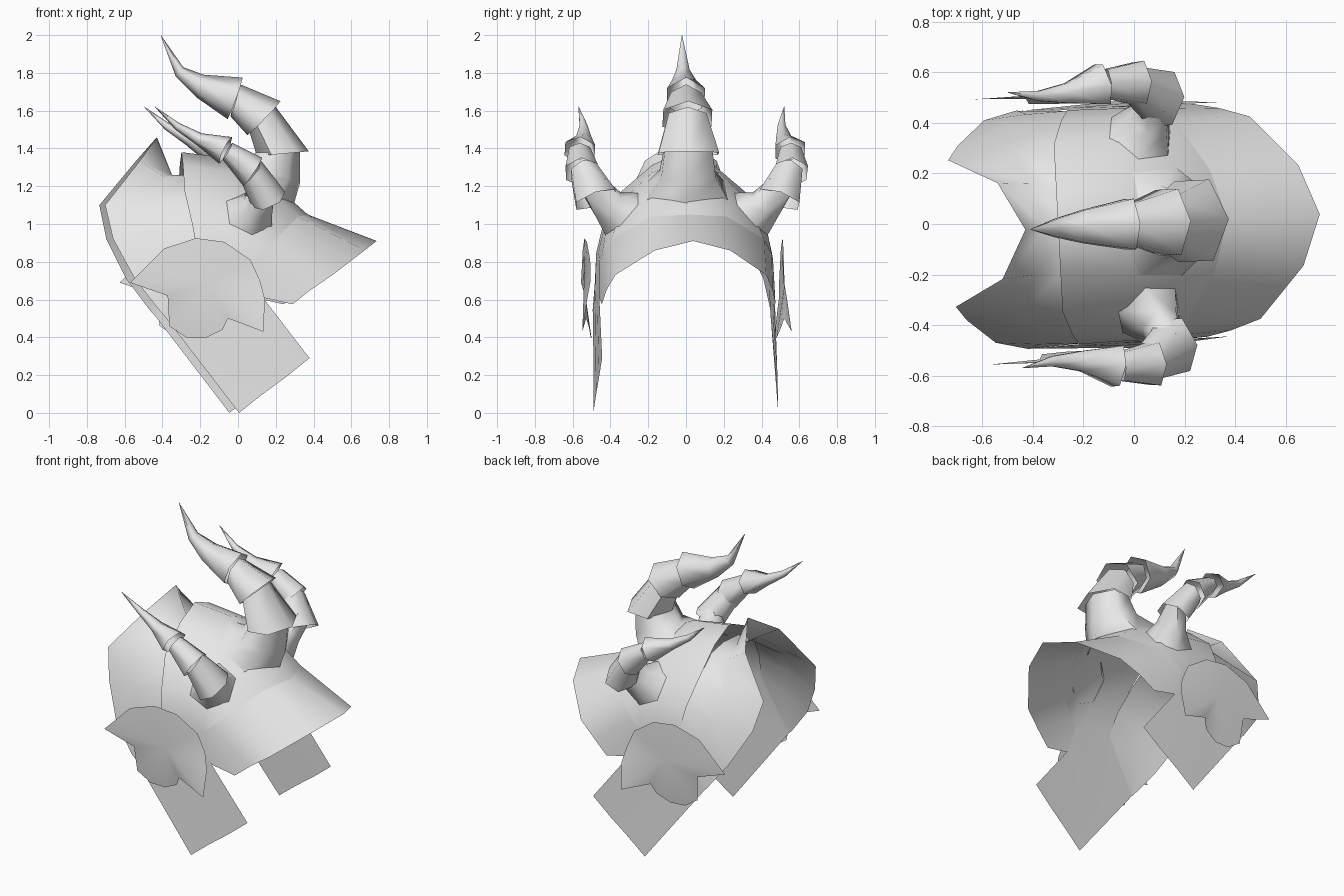
import bpy, bmesh, math
from mathutils import Vector, Matrix
from mathutils.bvhtree import BVHTree

if "Cube" in bpy.data.objects:
    bpy.data.objects.remove(bpy.data.objects["Cube"])

TURN = Matrix.Rotation(math.radians(3), 4, 'Z')   # the helmet sits slightly turned
MAT = bpy.data.materials.new("light_grey")
MAT.diffuse_color = (0.8, 0.8, 0.8, 1)
MAT.use_nodes = True
MAT.node_tree.nodes["Principled BSDF"].inputs["Base Color"].default_value = MAT.diffuse_color
MIRROR = Matrix.Scale(-1, 4, (0, 1, 0))


def make(name, verts, faces, mirror=False, angle=40):
    """Mesh from points and faces, optionally mirrored across y."""
    bm = bmesh.new()
    for m in ([Matrix(), MIRROR] if mirror else [Matrix()]):
        vs = [bm.verts.new(m @ Vector(v)) for v in verts]
        for f in faces:
            bm.faces.new([vs[i] for i in f])
    bmesh.ops.remove_doubles(bm, verts=bm.verts, dist=0.0005)
    bmesh.ops.recalc_face_normals(bm, faces=bm.faces)
    bm.transform(TURN)
    me = bpy.data.meshes.new(name)
    bm.to_mesh(me)
    bm.free()
    me.materials.append(MAT)
    ob = bpy.data.objects.new(name, me)
    bpy.context.collection.objects.link(ob)
    bpy.ops.object.select_all(action='DESELECT')
    ob.select_set(True)
    bpy.context.view_layer.objects.active = ob
    bpy.ops.object.shade_smooth_by_angle(angle=math.radians(angle))
    return ob


def sheet(name, rows, angle=60):
    """Shell through half cross-sections, mirrored to the other side."""
    n = len(rows[0])
    verts = [p for r in rows for p in r]
    faces = [(i*n+j, i*n+j+1, (i+1)*n+j+1, (i+1)*n+j)
             for i in range(len(rows)-1) for j in range(n-1)]
    return make(name, verts, faces, True, angle)


def horn_piece(name, rings, mirror, ground=None, sides=6):
    """Tapered tube; each ring is (inner point, outer point, half width).
    With a ground surface the first ring is laid onto it."""
    mids = [(Vector(a) + Vector(b)) / 2 for a, b, w in rings]
    verts = []
    for i, (a, b, w) in enumerate(rings):
        d = mids[min(i+1, len(mids)-1)] - mids[max(i-1, 0)]
        r = (Vector(b) - Vector(a)) / 2
        side = d.cross(r).normalized() * w / math.sin(math.pi / 3)
        for k in range(sides):
            t = 2 * math.pi * k / sides
            p = mids[i] + r * math.cos(t) + side * math.sin(t)
            if ground and i == 0:
                p = ground.find_nearest(p)[0]
            verts.append(p)
    faces = [(i*sides+k, i*sides+(k+1) % sides, (i+1)*sides+(k+1) % sides, (i+1)*sides+k)
             for i in range(len(rings)-1) for k in range(sides)]
    return make(name, verts, faces, mirror, 65)


# dome whose sides run down into the hanging cheek plates
brow = [(.37, 0, 1.05), (.31, .2, 1.04), (.18, .405, .92), (.09, .45, .84), (.04, .46, .8), (.1, .465, .62)]
dome = sheet("dome_and_cheeks", [
    [(-.3, 0, 1.38), (-.3, .16, 1.315), (-.3, .33, 1.17), (-.265, .425, 1.0), (-.24, .463, .85),
     (-.42, .47, .52), (-.02, .49, 0)],
    [(-.05, 0, 1.35), (-.05, .18, 1.27), (-.04, .34, 1.12), (-.06, .425, 1.0), (-.1, .46, .85),
     (-.25, .47, .56), (.1, .482, .095)],
    [(.2, 0, 1.2), (.18, .19, 1.15), (.1, .36, 1.04), (.05, .43, .95), (0, .46, .82),
     (-.07, .467, .59), (.23, .473, .19)],
    brow + [(.355, .463, .29)]])
inv = TURN.inverted()
DOME = BVHTree.FromPolygons([inv @ v.co for v in dome.data.vertices],
                            [list(p.vertices) for p in dome.data.polygons])
# visor flaring out from the brow
sheet("visor", [brow,
    [(.735, 0, .91), (.66, .2, .86), (.48, .4, .73), (.36, .44, .65), (.265, .46, .575), (.11, .467, .61)]])

# open-backed collar tucked under the dome, with a raised peak
sheet("rear_collar", [
    [(-.26, 0, 1.26), (-.27, .15, 1.25), (-.28, .315, 1.14), (-.25, .415, .99), (-.23, .46, .85), (-.42, .47, .52)],
    [(-.35, 0, 1.26), (-.4, .18, 1.25), (-.46, .33, 1.1), (-.45, .415, .95), (-.4, .455, .78), (-.43, .47, .53)],
    [(-.43, 0, 1.46), (-.53, .19, 1.335), (-.72, .29, 1.1), (-.68, .345, .92), (-.57, .44, .71), (-.44, .472, .54)]])

# spiked ear guards, a fan around a slightly raised centre
rim = [(-.6, .525, .69), (-.5, .525, .79), (-.42, .525, .87), (-.25, .525, .925), (-.1, .52, .905), (.04, .51, .81),
       (.09, .51, .7), (.115, .53, .6), (.105, .555, .43), (-.08, .525, .5), (-.11, .505, .44), (-.2, .49, .395),
       (-.3, .49, .4), (-.39, .495, .46), (-.4, .515, .62)]
n = len(rim)
make("ear_guard", rim + [(-.18, .532, .68)], [(i, (i+1) % n, n) for i in range(n)], True, 80)

# centre horn: (inner x, z, outer x, z, half width) per ring
centre = {
    "centre_horn_root": [(-.08, 1.3, .27, 1.08, .22), (.04, 1.31, .33, 1.22, .145), (.11, 1.4, .33, 1.4, .125)],
    "centre_horn_lower": [(.1, 1.36, .375, 1.385, .16), (.06, 1.49, .2, 1.62, .1)],
    "centre_horn_middle": [(.05, 1.47, .225, 1.65, .13), (-.04, 1.57, .01, 1.74, .08)],
    "centre_horn_tip": [(-.055, 1.555, .025, 1.775, .1), (-.22, 1.67, -.18, 1.79, .065),
                        (-.33, 1.78, -.29, 1.83, .035), (-.41, 1.998, -.409, 2.0, .001)]}
for name, rings in centre.items():
    horn_piece(name, [((a, 0, b), (c, 0, d), w) for a, b, c, d, w in rings], False,
               DOME if "root" in name else None)

# side horns: inner point, outer point, half width per ring
side = {
    "side_horn_root": [((-.08, .34, 1.12), (.17, .37, 1.0), .13), ((.01, .41, 1.13), (.16, .42, 1.07), .085),
                       ((.05, .49, 1.18), (.18, .49, 1.2), .07)],
    "side_horn_lower": [((.05, .48, 1.09), (.225, .49, 1.17), .11), ((-.01, .54, 1.22), (.09, .55, 1.34), .07)],
    "side_horn_middle": [((0, .55, 1.2), (.1, .56, 1.35), .085), ((-.11, .56, 1.34), (-.06, .56, 1.43), .055)],
    "side_horn_tip": [((-.13, .56, 1.32), (-.06, .555, 1.46), .08), ((-.25, .53, 1.42), (-.22, .53, 1.48), .04),
                      ((-.36, .525, 1.5), (-.34, .525, 1.535), .02), ((-.47, .545, 1.62), (-.469, .545, 1.622), .001)]}
for name, rings in side.items():
    horn_piece(name, rings, True, DOME if "root" in name else None)
